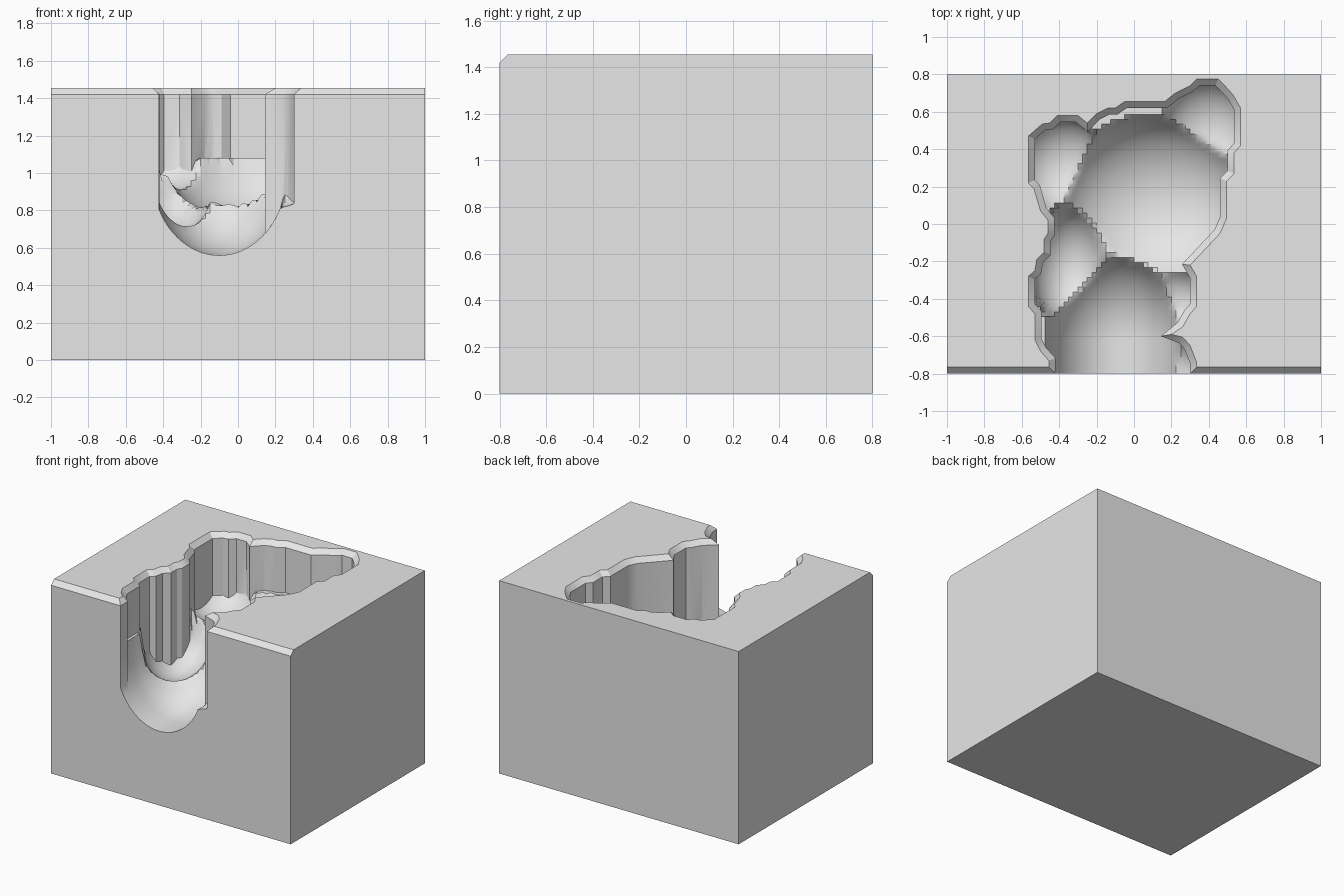
import bpy, bmesh, math
from mathutils import Vector

cube = bpy.data.objects.get("Cube")
if cube:
    bpy.data.objects.remove(cube, do_unlink=True)

TOP, BEVEL = 1.455, 0.035

grey = bpy.data.materials.new("plain grey")
grey.diffuse_color = (0.8, 0.8, 0.8, 1)
grey.use_nodes = True
grey.node_tree.nodes["Principled BSDF"].inputs["Base Color"].default_value = (0.8, 0.8, 0.8, 1)


def finish(bm, name):
    bmesh.ops.recalc_face_normals(bm, faces=bm.faces)
    mesh = bpy.data.meshes.new(name)
    bm.to_mesh(mesh)
    bm.free()
    obj = bpy.data.objects.new(name, mesh)
    bpy.context.collection.objects.link(obj)
    mesh.materials.append(grey)
    return obj


def loft(rings, name):
    """Closed solid through a list of equal-length rings of 3D points."""
    bm = bmesh.new()
    loops = [[bm.verts.new(p) for p in ring] for ring in rings]
    for a, b in zip(loops, loops[1:]):
        for i in range(len(a)):
            j = (i + 1) % len(a)
            bm.faces.new((a[i], a[j], b[j], b[i]))
    bm.faces.new(loops[0])
    bm.faces.new(loops[-1])
    return finish(bm, name)


def boolean(obj, cutter, operation):
    mod = obj.modifiers.new(operation.title(), 'BOOLEAN')
    mod.operation, mod.solver, mod.object = operation, 'EXACT', cutter
    bpy.context.view_layer.objects.active = obj
    bpy.ops.object.modifier_apply(modifier=mod.name)
    bpy.data.objects.remove(cutter, do_unlink=True)


def inset(points, d):
    """Move a clockwise outline inwards by d (outwards if negative)."""
    out = []
    for i, p in enumerate(points):
        a = (p - points[i - 1]).normalized()
        b = (points[(i + 1) % len(points)] - p).normalized()
        na, nb = Vector((a.y, -a.x)), Vector((b.y, -b.x))
        out.append(p + (na + nb) * d / max(1 + na.dot(nb), 0.5))
    return out


# Block with a bevelled front top edge
profile = [(-.8, 0), (.8, 0), (.8, TOP), (-.8 + BEVEL, TOP), (-.8, TOP - BEVEL)]
block = loft([[(x, y, z) for y, z in profile] for x in (-1, 1)], "mould_block")

# Stepped rim of the cavity, clockwise from the front left
rim = [Vector(p) for p in [
    (-.46, -1), (-.455, -.73), (-.5, -.68), (-.53, -.62), (-.53, -.48), (-.565, -.44),
    (-.565, -.28), (-.53, -.25), (-.52, -.19), (-.48, -.15), (-.48, -.08), (-.46, -.05),
    (-.46, .02), (-.5, .07), (-.535, .19), (-.565, .22), (-.565, .47), (-.49, .535),
    (-.45, .54), (-.41, .58), (-.3, .58), (-.25, .54), (-.2, .59), (-.14, .62),
    (-.1, .62), (-.05, .655), (.165, .655), (.22, .7), (.3, .74), (.335, .775),
    (.45, .775), (.485, .74), (.53, .69), (.57, .62), (.57, .42), (.535, .38),
    (.535, .27), (.495, .23), (.495, .03), (.46, -.05), (.3, -.22), (.335, -.28),
    (.335, -.44), (.3, -.48), (.26, -.55), (.2, -.59), (.26, -.605), (.3, -.65),
    (.335, -.74), (.335, -1)]]
levels = [(.3, BEVEL), (TOP - BEVEL, BEVEL), (TOP, 0), (1.6, 0)]
prism = loft([[(p.x, p.y, z) for p in inset(rim, d)] for z, d in levels], "rim_cutter")

# Bowls of the floor: centre x, y, radius x, y, rim height, lowest height
bowls = [
    (-.10, -.62, .36, .48, 1.00, .56),   # body
    (.10, .12, .50, .46, 1.10, .72),     # head
    (-.34, -.22, .22, .32, .98, .68),    # left arm
    (.20, -.42, .20, .20, 1.00, .83),    # right arm
    (.24, -.80, .14, .20, 1.00, .82),    # foot
    (-.38, .32, .24, .26, 1.12, .90),    # left ear
    (.38, .50, .25, .28, 1.15, .92),     # right ear
]


def floor_height(x, y):
    y = max(y, -.8)
    h = 1.08
    for cx, cy, rx, ry, high, low in bowls:
        dy = max(0, y - cy) if low == .56 else y - cy   # body runs out at the front
        r = ((x - cx) / rx) ** 2 + (dy / ry) ** 2
        if r < 1:
            h = min(h, high - (high - low) * math.sqrt(1 - r))
    return h


# Rounded floor solid, trimmed to the rim and cut out of the block
bm = bmesh.new()
bmesh.ops.create_grid(bm, x_segments=56, y_segments=72, size=1)
floor_verts = list(bm.verts)
lid = bmesh.ops.extrude_face_region(bm, geom=list(bm.faces), use_keep_orig=True)["geom"]
for v in lid:
    if isinstance(v, bmesh.types.BMVert):
        v.co = (v.co.x * .7, v.co.y * .95 - .1, 1.8)
for v in floor_verts:
    x, y = v.co.x * .7, v.co.y * .95 - .1
    v.co = (x, y, floor_height(x, y))
cavity = finish(bm, "cavity_cutter")
boolean(cavity, prism, 'INTERSECT')
boolean(block, cavity, 'DIFFERENCE')

bpy.ops.object.select_all(action='DESELECT')
block.select_set(True)
bpy.context.view_layer.objects.active = block
bpy.ops.object.shade_smooth_by_angle(angle=math.radians(30))
